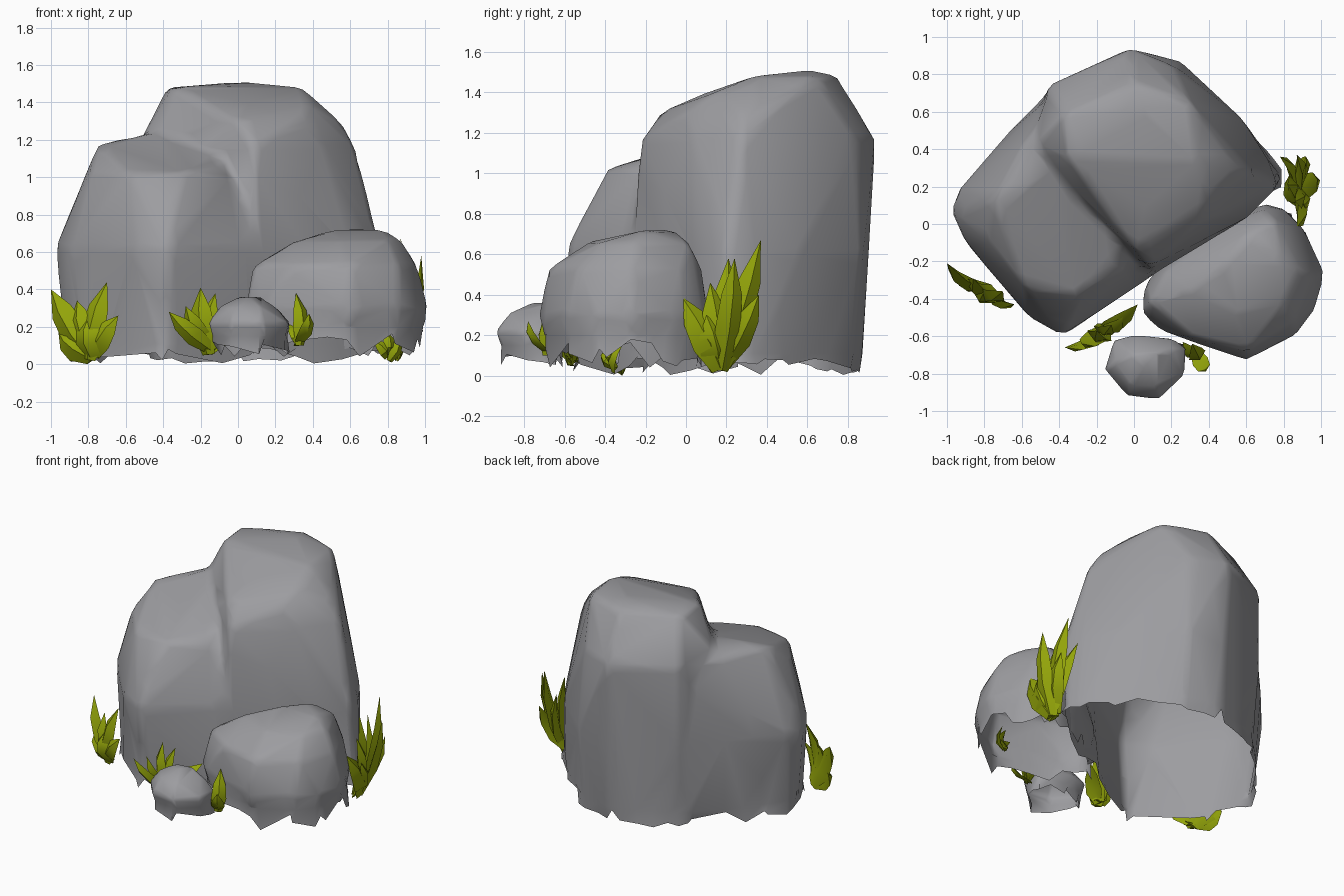
import bpy, bmesh, math, random
from mathutils import Vector

random.seed(4)


def material(name, rgb):
    m = bpy.data.materials.new(name)
    m.diffuse_color = (*rgb, 1)
    return m


STONE = material("stone_grey", (0.335, 0.335, 0.352))
GRASS = material("grass_green", (0.29, 0.37, 0.003))


def finish(bm, name, mat, angle):
    me = bpy.data.meshes.new(name)
    bm.to_mesh(me)
    bm.free()
    me.materials.append(mat)
    me.shade_smooth()
    me.set_sharp_from_angle(angle=math.radians(angle))
    ob = bpy.data.objects.new(name, me)
    bpy.context.collection.objects.link(ob)
    return ob


def rock(name, blocks, voxel, faces, cut, low, high):
    """Hull each block from its height sections, fuse and soften them,
    then trim the underside open and give it a ragged hem."""
    bm = bmesh.new()
    for sections in blocks:
        pts = [bm.verts.new((x, y, z)) for z, ring in sections for x, y in ring]
        res = bmesh.ops.convex_hull(bm, input=pts)
        junk = set(res["geom_interior"]) | set(res["geom_unused"])
        bmesh.ops.delete(bm, geom=[v for v in junk if isinstance(v, bmesh.types.BMVert)],
                         context='VERTS')
    bmesh.ops.recalc_face_normals(bm, faces=bm.faces)
    ob = finish(bm, name, STONE, 50)
    m = ob.modifiers.new("fuse", 'REMESH')
    m.mode, m.voxel_size = 'VOXEL', voxel
    m = ob.modifiers.new("soften", 'SMOOTH')
    m.factor, m.iterations = 0.5, 8
    bpy.context.view_layer.update()
    ev = ob.evaluated_get(bpy.context.evaluated_depsgraph_get())
    total = 2 * len(ev.data.polygons)
    m = ob.modifiers.new("simplify", 'DECIMATE')
    m.ratio = min(1, faces / max(1, total))
    bpy.context.view_layer.update()
    ev = ob.evaluated_get(bpy.context.evaluated_depsgraph_get())
    bm = bmesh.new()
    bm.from_mesh(ev.data)
    bpy.data.objects.remove(ob)
    # open underside
    bmesh.ops.bisect_plane(bm, geom=bm.verts[:] + bm.edges[:] + bm.faces[:],
                           plane_co=(0, 0, cut), plane_no=(0, 0, -1), clear_outer=True)
    bmesh.ops.remove_doubles(bm, verts=[v for v in bm.verts if v.is_boundary], dist=0.04)
    # ragged hem
    rim = [e for e in bm.edges if e.is_boundary]
    res = bmesh.ops.extrude_edge_only(bm, edges=rim)
    for v in res["geom"]:
        if isinstance(v, bmesh.types.BMVert):
            v.co.z = random.uniform(low, high)
            v.co.x += random.uniform(-0.02, 0.02)
            v.co.y += random.uniform(-0.02, 0.02)
    bmesh.ops.recalc_face_normals(bm, faces=bm.faces)
    return finish(bm, name, STONE, 50)


# large rock: lower front-left block fused to the taller back block
low_block = [
    (-0.15, [(-0.90, 0.05), (-0.62, 0.47), (-0.42, 0.68), (0.08, -0.25), (-0.38, -0.53), (-0.78, -0.2)]),
    (0.62, [(-0.98, 0.07), (-0.94, 0.18), (-0.66, 0.50), (-0.44, 0.72), (0.11, -0.27),
            (-0.38, -0.60), (-0.56, -0.50), (-0.9, -0.1)]),
    (1.02, [(-0.79, -0.08), (-0.58, -0.34), (-0.3, -0.39), (-0.04, -0.23), (-0.48, 0.65)]),
    (1.09, [(-0.1, -0.14)]),
    (1.18, [(-0.75, 0.13), (-0.57, 0.45)]),
    (1.24, [(-0.45, 0.3)]),
]
tall_block = [
    (-0.15, [(0.80, 0.25), (0.60, 0.5), (0.25, 0.80), (0, 0.86), (-0.42, 0.68),
             (-0.5, 0.2), (0.1, -0.2), (0.5, 0.0)]),
    (0.6, [(0.77, 0.2), (0.72, 0.34), (0.58, 0.56), (0.25, 0.87), (0, 0.90), (-0.46, 0.73),
           (0.1, -0.27), (0.6, 0.03)]),
    (1.17, [(0.63, 0.28), (0.22, 0.84), (-0.02, 0.94), (-0.46, 0.74), (-0.54, 0.4), (0.08, -0.23), (0.45, 0.03)]),
    (1.30, [(0.0, -0.13), (0.35, 0.0), (0.55, 0.30), (-0.46, 0.40)]),
    (1.39, [(0.38, 0.12), (0.05, 0.08)]),
    (1.48, [(0.34, 0.34), (0.30, 0.65), (0, 0.75), (-0.38, 0.58), (-0.35, 0.34)]),
    (1.51, [(0.02, 0.62)]),
]
rock("large_rock", [low_block, tall_block], 0.03, 800, 0.11, 0.0, 0.09)

# right boulder
rock("right_boulder", [[
    (-0.1, [(0.12, -0.4), (0.3, -0.55), (0.6, -0.62), (0.85, -0.5), (0.93, -0.25), (0.8, 0.02), (0.3, -0.15)]),
    (0.30, [(0.04, -0.47), (0.14, -0.57), (0.4, -0.66), (0.6, -0.73), (0.87, -0.59), (0.97, -0.45),
            (1.02, -0.27), (0.92, -0.04), (0.81, 0.08), (0.7, 0.11), (0.48, 0.02), (0.2, -0.16), (0.06, -0.32)]),
    (0.53, [(0.08, -0.42), (0.3, -0.6), (0.6, -0.68), (0.86, -0.53), (0.96, -0.27), (0.85, -0.02),
            (0.7, 0.08), (0.48, 0.0), (0.16, -0.26)]),
    (0.66, [(0.3, -0.35), (0.55, -0.48), (0.8, -0.42), (0.88, -0.25), (0.75, 0.02)]),
    (0.72, [(0.5, -0.2), (0.78, -0.2), (0.62, -0.05)]),
]], 0.025, 450, 0.20, 0.04, 0.18)

# small front rock
rock("small_front_rock", [[
    (-0.05, [(-0.08, -0.72), (0.2, -0.66), (0.22, -0.78), (0.1, -0.84), (-0.02, -0.83)]),
    (0.22, [(-0.16, -0.78), (-0.11, -0.62), (0, -0.59), (0.2, -0.61), (0.28, -0.66),
            (0.27, -0.81), (0.13, -0.94), (-0.04, -0.92)]),
    (0.31, [(-0.1, -0.74), (0.2, -0.68), (0.12, -0.87), (-0.02, -0.86)]),
    (0.36, [(0.0, -0.7), (0.12, -0.69), (0.06, -0.76)]),
]], 0.015, 220, 0.15, 0.02, 0.13)


# grass: every blade is a tapered diamond section from root to tip
def tuft(name, root, facing, blades):
    bm = bmesh.new()
    n = Vector((*facing, 0)).normalized()
    for tip, width in blades:
        a = Vector(root) + Vector((random.uniform(-.02, .02), random.uniform(-.02, .02), random.uniform(0, .03)))
        b = Vector(tip)
        side = (b - a).cross(n).normalized() * width / 2
        rings = []
        for t, w in ((0, 0.5), (0.35, 1.0), (0.68, 0.8)):
            c = a.lerp(b, t) + n * 0.035 * math.sin(math.pi * t)
            rings.append([bm.verts.new(c + o) for o in
                          (side * w, n * width * 0.28 * w, -side * w, -n * width * 0.15 * w)])
        for r, s in zip(rings, rings[1:]):
            for i in range(4):
                bm.faces.new((r[i], r[(i + 1) % 4], s[(i + 1) % 4], s[i]))
        end = bm.verts.new(b)
        for i in range(4):
            bm.faces.new((rings[-1][i], rings[-1][(i + 1) % 4], end))
        bm.faces.new(rings[0][::-1])
    bmesh.ops.recalc_face_normals(bm, faces=bm.faces)
    finish(bm, name, GRASS, 40)


tuft("left_grass", (-0.78, -0.33, 0.02), (-0.5, -0.85), [
    ((-1.0, -0.21, 0.40), 0.17), ((-0.86, -0.29, 0.34), 0.17), ((-0.70, -0.36, 0.44), 0.15),
    ((-0.64, -0.43, 0.26), 0.13), ((-0.96, -0.25, 0.17), 0.15), ((-0.80, -0.36, 0.25), 0.18)])
tuft("centre_grass", (-0.15, -0.56, 0.05), (-0.4, -0.9), [
    ((-0.37, -0.66, 0.28), 0.11), ((-0.20, -0.57, 0.41), 0.14), ((-0.12, -0.54, 0.38), 0.11),
    ((-0.06, -0.50, 0.22), 0.10), ((0.02, -0.43, 0.26), 0.12), ((-0.28, -0.64, 0.31), 0.12)])
tuft("small_grass", (0.31, -0.68, 0.08), (0.5, -0.85), [
    ((0.31, -0.64, 0.38), 0.10), ((0.38, -0.78, 0.27), 0.09), ((0.26, -0.63, 0.22), 0.08)])
tuft("low_right_grass", (0.80, -0.35, 0.01), (0.5, -0.85), [
    ((0.72, -0.40, 0.13), 0.07), ((0.86, -0.31, 0.16), 0.07), ((0.79, -0.36, 0.18), 0.08)])
tuft("right_grass", (0.83, 0.17, 0.02), (1, 0.25), [
    ((0.87, -0.02, 0.39), 0.16), ((0.86, 0.12, 0.46), 0.15), ((0.82, 0.21, 0.58), 0.15),
    ((0.87, 0.37, 0.67), 0.14), ((0.98, 0.24, 0.58), 0.13), ((0.92, 0.36, 0.40), 0.13),
    ((0.78, 0.36, 0.52), 0.13), ((0.91, 0.10, 0.30), 0.16)])
